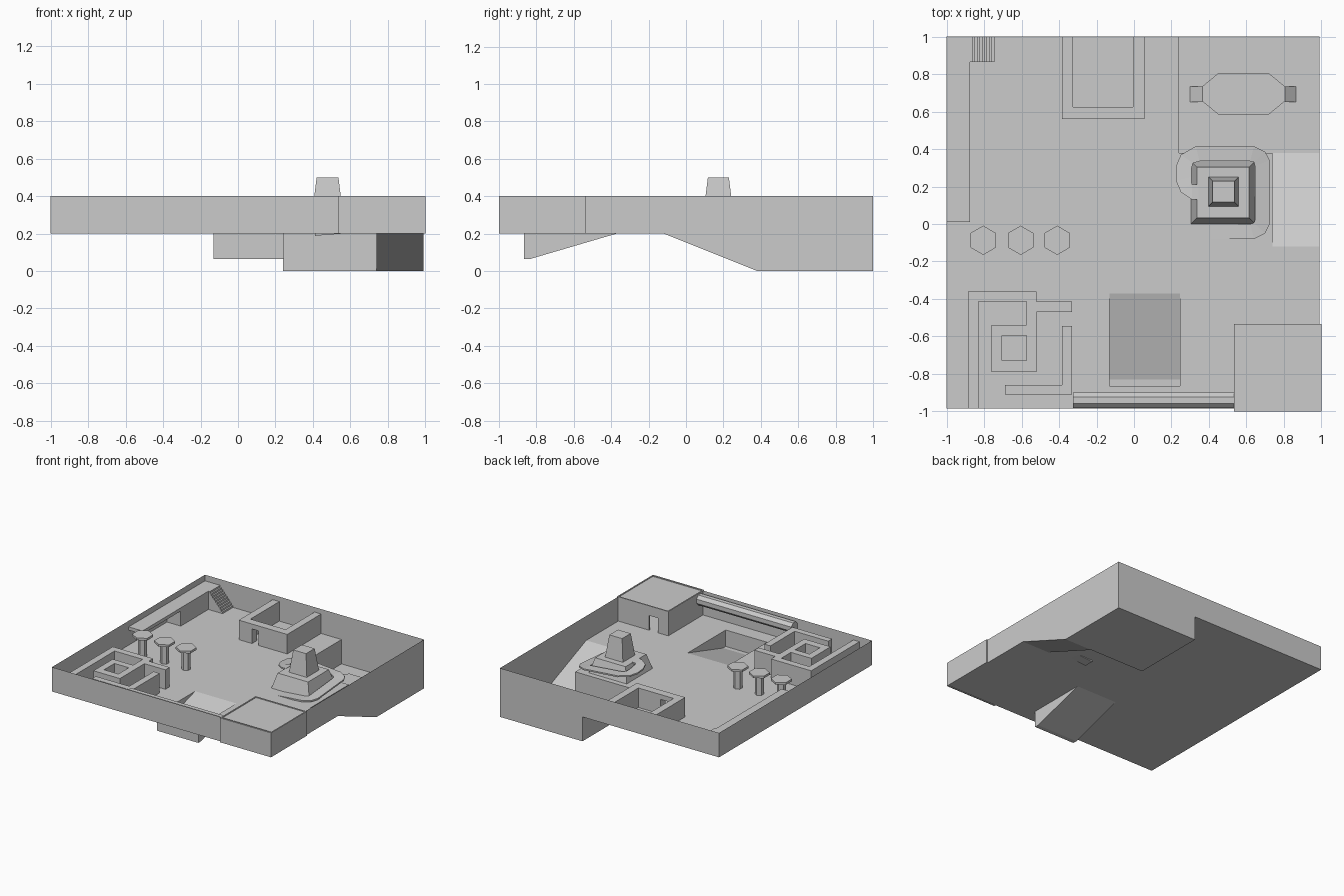
import bpy, bmesh, math

if "Cube" in bpy.data.objects:
    bpy.data.objects.remove(bpy.data.objects["Cube"])

gray = bpy.data.materials.new("plain gray")
gray.diffuse_color = (0.6, 0.6, 0.6, 1)
gray.use_nodes = True
gray.node_tree.nodes["Principled BSDF"].inputs["Base Color"].default_value = gray.diffuse_color

F = 0.2                                  # main floor level
L, R, FR, BK = -1.0, 0.99, -0.985, 1.0   # arena limits


def finish(name, bm, merge=True):
    if merge:
        bmesh.ops.remove_doubles(bm, verts=bm.verts, dist=1e-5)
    bmesh.ops.recalc_face_normals(bm, faces=bm.faces)
    me = bpy.data.meshes.new(name)
    bm.to_mesh(me)
    bm.free()
    me.materials.append(gray)
    ob = bpy.data.objects.new(name, me)
    bpy.context.collection.objects.link(ob)
    return ob


def sheets(name, polys):
    """Thin surfaces from point lists."""
    bm = bmesh.new()
    for p in polys:
        bm.faces.new([bm.verts.new(v) for v in p])
    return finish(name, bm, False)


def flat(x0, x1, y0, y1, z0, z1=None):
    """Horizontal or y-sloping rectangle."""
    z1 = z0 if z1 is None else z1
    return [(x0, y0, z0), (x1, y0, z0), (x1, y1, z1), (x0, y1, z1)]


def loft(bm, rings):
    """Closed solid through rings of equal length."""
    vs = [[bm.verts.new(p) for p in r] for r in rings]
    n = len(vs[0])
    for a, b in zip(vs, vs[1:]):
        for i in range(n):
            j = (i + 1) % n
            bm.faces.new((a[i], a[j], b[j], b[i]))
    bm.faces.new(vs[0][::-1])
    bm.faces.new(vs[-1])


def prism(name, pts, z0, z1):
    bm = bmesh.new()
    loft(bm, [[(x, y, z) for x, y in pts] for z in (z0, z1)])
    return finish(name, bm)


def rect(x0, x1, y0, y1):
    return [(x0, y0), (x1, y0), (x1, y1), (x0, y1)]


def boxes(name, items):
    bm = bmesh.new()
    for x0, x1, y0, y1, z0, z1 in items:
        loft(bm, [[(x, y, z) for x, y in rect(x0, x1, y0, y1)] for z in (z0, z1)])
    return finish(name, bm, False)


def frustum(name, cx, cy, bx, by, tx, ty, z0, z1):
    bm = bmesh.new()
    loft(bm, [[(x, y, z) for x, y in rect(cx - hx, cx + hx, cy - hy, cy + hy)]
              for hx, hy, z in ((bx, by, z0), (tx, ty, z1))])
    return finish(name, bm)


# Main floor, leaving the front pit and the sunken corner open
PX0, PX1, PY0, PY1 = -0.13, 0.245, -0.865, -0.37
SX, SY, RX, RY = 0.24, 0.38, 0.74, -0.12
sheets("main_floor", [
    flat(L, PX0, FR, BK, F), flat(PX0, SX, PY1, BK, F), flat(PX0, PX1, FR, PY0, F),
    flat(PX1, RX, FR, SY, F), flat(SX, PX1, PY1, SY, F), flat(RX, R, FR, RY, F)])

# Front pit with its ramp
PZ, PM = 0.065, -0.83
pit = [flat(PX0, PX1, PY0, PM, PZ), flat(PX0, PX1, PM, PY1, PZ, F),
       [(PX0, PY0, PZ), (PX1, PY0, PZ), (PX1, PY0, F), (PX0, PY0, F)]]
pit += [[(x, PY0, F), (x, PY0, PZ), (x, PM, PZ), (x, PY1, F)] for x in (PX0, PX1)]
sheets("front_pit", pit)

# Sunken corner with the long ramp
sheets("sunken_corner", [
    flat(SX, R, SY, BK, 0), flat(RX, R, RY, SY, F, 0),
    [(SX, SY, 0), (SX, BK, 0), (SX, BK, F), (SX, SY, F)],
    [(SX, SY, 0), (RX, SY, 0), (RX, SY, F), (SX, SY, F)],
    [(RX, RY, F), (RX, SY, 0), (RX, SY, F)]])

# Outer walls, which follow the floor level
H = 0.4
sheets("outer_walls", [
    [(L, FR, F), (L, BK, F), (L, BK, H), (L, FR, H)],
    [(L, FR, F), (R, FR, F), (R, FR, H), (L, FR, H)],
    [(L, BK, F), (SX, BK, F), (SX, BK, 0), (R, BK, 0), (R, BK, H), (L, BK, H)],
    [(R, FR, F), (R, RY, F), (R, SY, 0), (R, BK, 0), (R, BK, H), (R, FR, H)]])

# Corner room with a doorway and a recessed roof
a, b, t = 0.535, 1.0, 0.01
boxes("corner_room", [
    (a, a + t, -b, -a, F, H), (b - t, b, -b, -a, F, H), (a, b, -b, -b + t, F, H),
    (a, 0.63, -a - t, -a, F, H), (0.71, b, -a - t, -a, F, H),
    (0.63, 0.71, -a - t, -a, 0.32, H), (a, b, -b, -a, 0.385, 0.395)])

# Back courtyard: U-shaped wall with a doorway
W = 0.36
boxes("courtyard_wall", [
    (-0.385, -0.325, 0.56, BK, F, W), (-0.005, 0.055, 0.56, BK, F, W),
    (-0.325, -0.265, 0.56, 0.625, F, W), (-0.205, -0.005, 0.56, 0.625, F, W),
    (-0.265, -0.205, 0.56, 0.625, 0.32, W)])

# Balcony: overhanging deck on a solid block, and its stair
D = 0.35
boxes("balcony", [(L, -0.875, 0.01, BK, D - 0.027, D), (L, -0.875, 0.507, BK, F, D - 0.027)])
n = 10
step = 0.13 / n
prof = [(-0.875, F)]
for i in range(n):
    z = D - i * (D - F) / n
    prof += [(-0.875 + i * step, z), (-0.875 + (i + 1) * step, z)]
prof.append((-0.745, F))
bm = bmesh.new()
loft(bm, [[(x, y, z) for x, z in prof] for y in (0.865, BK)])
finish("stair", bm)

# Hexagonal pillars with flared caps
for i, x in enumerate((-0.805, -0.605, -0.41)):
    bm = bmesh.new()
    loft(bm, [[(x + r * math.cos(k * math.pi / 3 + math.pi / 6),
                -0.087 + r * math.sin(k * math.pi / 3 + math.pi / 6), z) for k in range(6)]
              for r, z in ((0.034, F), (0.034, 0.345), (0.078, 0.36), (0.078, 0.378))])
    finish("pillar_%d" % (i + 1), bm)

# Maze walls
boxes("maze_long_wall", [
    (-0.885, -0.83, FR, -0.36, F, W), (-0.83, -0.52, -0.415, -0.36, F, W),
    (-0.575, -0.33, -0.47, -0.415, F, W), (-0.575, -0.52, -0.79, -0.47, F, W),
    (-0.76, -0.575, -0.79, -0.73, F, W), (-0.76, -0.705, -0.73, -0.54, F, W),
    (-0.705, -0.575, -0.595, -0.54, F, W)])
prism("maze_corner_wall", [(-0.69, -0.91), (-0.33, -0.91), (-0.33, -0.545), (-0.385, -0.545),
                           (-0.385, -0.86), (-0.69, -0.86)], F, W)

# Eight-sided pipe along the front wall
bm = bmesh.new()
loft(bm, [[(x, -0.942 + 0.045 * math.cos((k + 0.5) * math.pi / 4),
            0.345 + 0.045 * math.sin((k + 0.5) * math.pi / 4)) for k in range(8)]
          for x in (-0.325, 0.535)])
finish("wall_pipe", bm)

# Low platform in the sunken corner with two end ramps
P = 0.05
prism("low_platform", [(0.45, 0.585), (0.72, 0.585), (0.805, 0.655), (0.805, 0.735),
                       (0.72, 0.805), (0.45, 0.805), (0.365, 0.735), (0.365, 0.655)], 0, P)
for name, lo, hi in (("platform_ramp_left", 0.3, 0.365), ("platform_ramp_right", 0.865, 0.805)):
    bm = bmesh.new()
    loft(bm, [[(lo, y, 0), (hi, y, 0), (hi, y, P)] for y in (0.652, 0.735)])
    finish(name, bm)

# Stepped tower
T = 0.32
frustum("tower_base", 0.475, 0.168, 0.172, 0.168, 0.138, 0.135, F, T)
frustum("tower_top", 0.478, 0.173, 0.082, 0.08, 0.058, 0.056, T - 0.01, 0.5)

# Ramp winding up around the tower: outer and inner edge
outer = [(.41, -.08), (.64, -.08), (.70, -.05), (.725, 0), (.725, .34), (.70, .385), (.64, .415),
         (.33, .415), (.25, .37), (.225, .31), (.225, .23), (.25, .17), (.31, .13), (.345, .13)]
inner = [(.41, 0), (.62, 0), (.64, .005), (.645, .02), (.645, .31), (.64, .33), (.62, .335),
         (.35, .335), (.315, .325), (.308, .30), (.308, .25), (.308, .22), (.31, .21), (.345, .21)]
length = [0]
for p, q in zip(outer, outer[1:]):
    length.append(length[-1] + math.dist(p, q))
rings = []
for o, i, s in zip(outer, inner, length):
    z = F + (T + 0.003 - F) * s / length[-1]
    rings.append([(*o, z), (*i, z), (*i, z - 0.012), (*o, z - 0.012)])
bm = bmesh.new()
loft(bm, rings)
finish("winding_ramp", bm)
